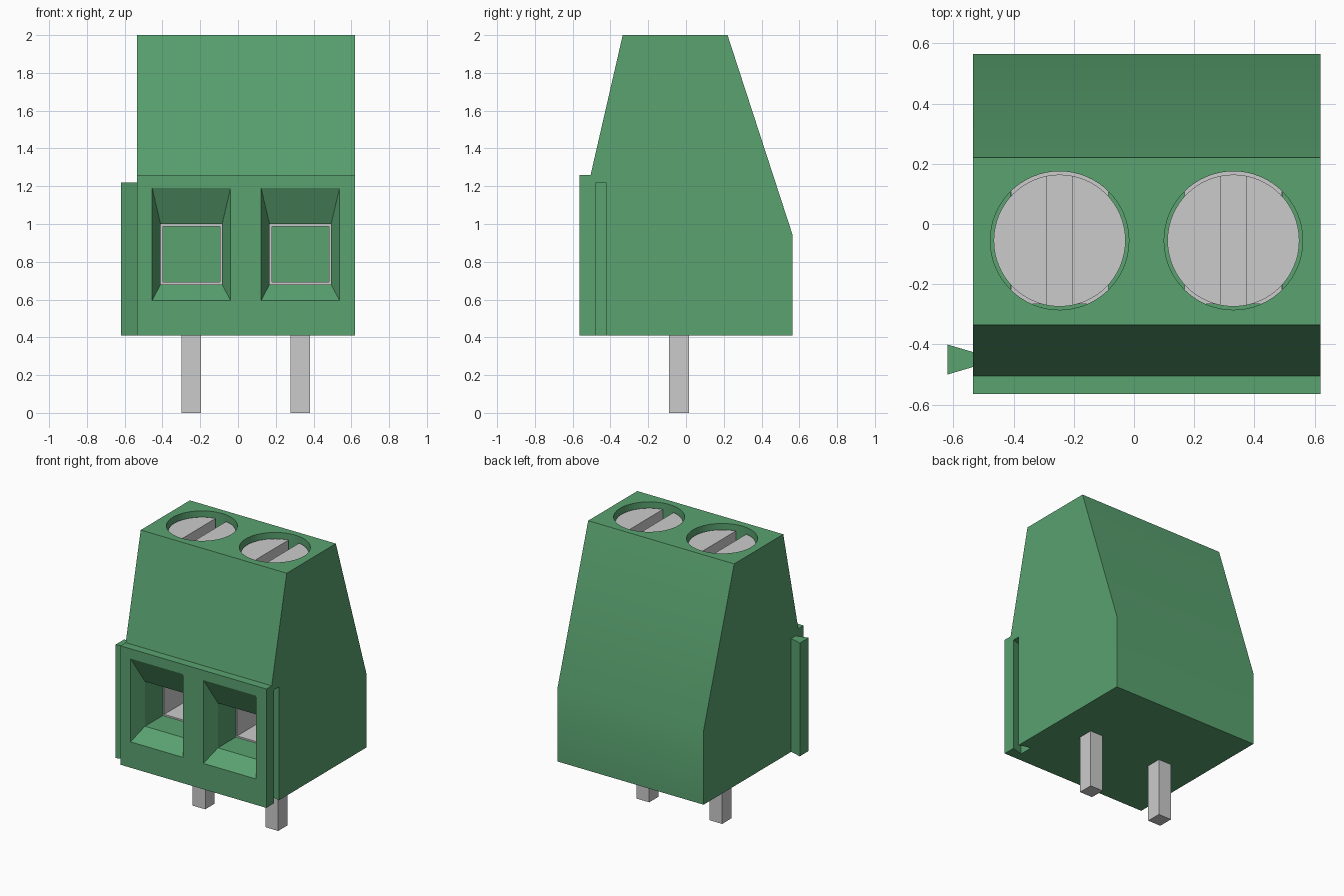
import bpy, bmesh, math

if "Cube" in bpy.data.objects:
    bpy.data.objects.remove(bpy.data.objects["Cube"])

green = bpy.data.materials.new("green_plastic")
green.diffuse_color = (0.1, 0.36, 0.16, 1)
green.use_nodes = True
green.node_tree.nodes["Principled BSDF"].inputs["Base Color"].default_value = green.diffuse_color


def make_object(name, bm, mat=None):
    bmesh.ops.recalc_face_normals(bm, faces=bm.faces)
    me = bpy.data.meshes.new(name)
    bm.to_mesh(me)
    bm.free()
    ob = bpy.data.objects.new(name, me)
    bpy.context.collection.objects.link(ob)
    if mat:
        me.materials.append(mat)
    return ob


def loft(name, a, b, mat=None):
    """Closed solid between two matching rings of points."""
    bm = bmesh.new()
    va, vb = [bm.verts.new(p) for p in a], [bm.verts.new(p) for p in b]
    n = len(a)
    bm.faces.new(va)
    bm.faces.new(vb)
    for i in range(n):
        j = (i + 1) % n
        bm.faces.new((va[i], va[j], vb[j], vb[i]))
    return make_object(name, bm, mat)


def rect(x0, x1, z0, z1, y):
    return [(x0, y, z0), (x1, y, z0), (x1, y, z1), (x0, y, z1)]


def box(name, x0, x1, y0, y1, z0, z1, mat=None):
    return loft(name, rect(x0, x1, z0, z1, y0), rect(x0, x1, z0, z1, y1), mat)


def cylinder(name, x, y, r, z0, z1):
    ring = [(x + r * math.cos(2 * math.pi * i / 64),
             y + r * math.sin(2 * math.pi * i / 64)) for i in range(64)]
    return loft(name, [(*p, z0) for p in ring], [(*p, z1) for p in ring])


def dovetail(name, dx, z0, z1, root, mat=None):
    prof = [(-0.62 + dx, -0.50), (root + dx, -0.475),
            (root + dx, -0.425), (-0.62 + dx, -0.40)]
    return loft(name, [(*p, z0) for p in prof], [(*p, z1) for p in prof], mat)


def cut(target, cutter):
    mod = target.modifiers.new("cut", 'BOOLEAN')
    mod.operation, mod.solver, mod.object = 'DIFFERENCE', 'EXACT', cutter
    bpy.context.view_layer.objects.active = target
    bpy.ops.object.modifier_apply(modifier=mod.name)
    bpy.data.objects.remove(cutter)


def smooth(ob):
    bpy.ops.object.select_all(action='DESELECT')
    ob.select_set(True)
    bpy.context.view_layer.objects.active = ob
    bpy.ops.object.shade_smooth_by_angle(angle=math.radians(20))


# Housing with sloped front and back
profile = [(-0.565, 0.41), (0.565, 0.41), (0.565, 0.94), (0.22, 2.0),
           (-0.335, 2.0), (-0.505, 1.26), (-0.565, 1.26)]
housing = loft("housing", [(-0.535, *p) for p in profile],
               [(0.62, *p) for p in profile], green)

# Interlocking rail on the left, matching groove on the right
dovetail("side_rail", 0, 0.41, 1.22, -0.535, green)
cut(housing, dovetail("groove_cutter", 1.155, 0.3, 1.22, -0.53))

for side, cx in (("left", -0.247), ("right", 0.33)):
    # Screw shaft, wire tunnel and flared wire entry
    cut(housing, cylinder("shaft_cutter", cx, -0.055, 0.23, 0.99, 2.1))
    cut(housing, box("tunnel_cutter", cx - 0.163, cx + 0.163, -0.5, 0.22, 0.68, 1.0))
    k = 1.01
    outer = rect(cx - 0.2075, cx + 0.2075, 0.595, 1.19, -0.565)
    inner = rect(cx - 0.163, cx + 0.163, 0.68, 1.0, -0.465)
    # extend the flare a little past the front so the cut is clean
    front = [tuple(o + (o - i) * 0.05 for o, i in zip(a, b)) for a, b in zip(outer, inner)]
    cut(housing, loft("entry_cutter", front, inner))

    # Metal wire cage
    cage = box(side + "_wire_cage", cx - 0.162, cx + 0.162, -0.265, 0.219, 0.681, 0.999)
    cut(cage, box("cage_cutter", cx - 0.151, cx + 0.151, -0.4, 0.4, 0.692, 0.988))

    # Slotted clamp screw
    screw = cylinder(side + "_screw", cx, -0.055, 0.219, 1.0, 1.96)
    cut(screw, box("slot_cutter", cx - 0.042, cx + 0.042, -0.4, 0.3, 1.86, 2.1))
    smooth(screw)

    # Solder pin
    box(side + "_pin", cx - 0.051, cx + 0.051, -0.09, 0.017, 0, 0.45)

smooth(housing)
